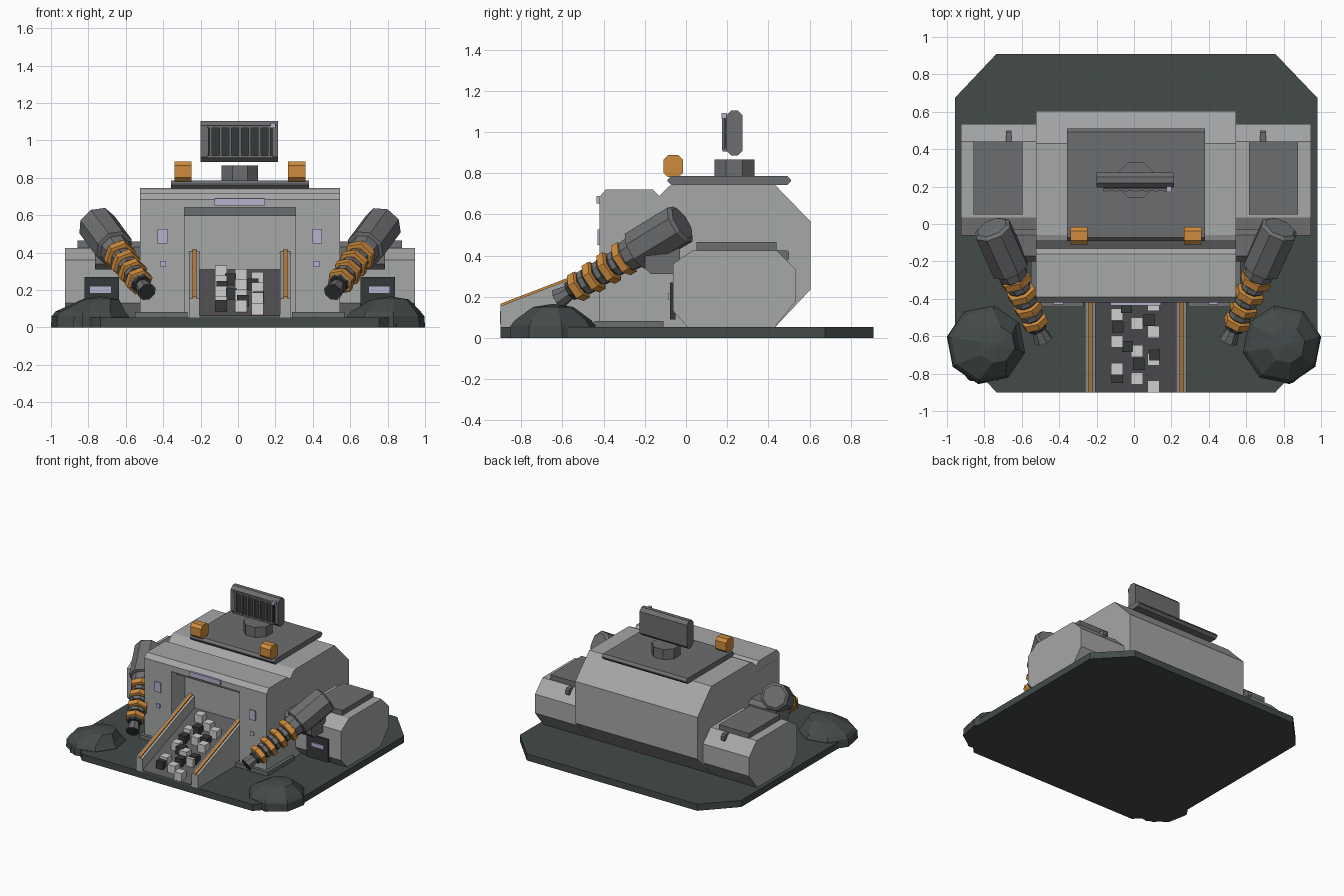
import bpy, bmesh, math
from mathutils import Vector

if "Cube" in bpy.data.objects:
    bpy.data.objects.remove(bpy.data.objects["Cube"])

CX = 0.01  # centre line of the building


def mat(name, r, g, b):
    m = bpy.data.materials.new(name)
    m.diffuse_color = (r, g, b, 1)
    m.use_nodes = True
    m.node_tree.nodes["Principled BSDF"].inputs["Base Color"].default_value = m.diffuse_color
    return m


LIGHT = mat("light_grey", .38, .385, .39)
GREY = mat("mid_grey", .15, .155, .16)
BELT = mat("belt_grey", .105, .105, .11)
BASE = mat("dark_green_grey", .056, .069, .066)
DARK = mat("charcoal", .035, .04, .042)
ORANGE = mat("orange", .62, .26, .045)
LILAC = mat("pale_lilac", .47, .44, .62)
WHITE = mat("pale_ore", .62, .62, .62)


def finish(name, bm, m):
    bmesh.ops.recalc_face_normals(bm, faces=bm.faces)
    me = bpy.data.meshes.new(name)
    bm.to_mesh(me)
    bm.free()
    me.materials.append(m)
    ob = bpy.data.objects.new(name, me)
    bpy.context.collection.objects.link(ob)
    return ob


def loft(name, rings, m):
    """Skin a list of equal-length point loops and cap both ends."""
    bm = bmesh.new()
    vs = [[bm.verts.new(p) for p in r] for r in rings]
    n = len(vs[0])
    for a, b in zip(vs, vs[1:]):
        for i in range(n):
            j = (i + 1) % n
            bm.faces.new((a[i], a[j], b[j], b[i]))
    bm.faces.new(vs[0])
    bm.faces.new(vs[-1])
    return finish(name, bm, m)


def prism(name, x0, x1, prof, m):
    """Extrude a (y, z) profile along x."""
    return loft(name, [[(x, y, z) for y, z in prof] for x in (x0, x1)], m)


def box(name, x0, x1, y0, y1, z0, z1, m, c=0):
    """Box, with its x-running edges chamfered by c."""
    if c:
        prof = [(y0 + c, z0), (y1 - c, z0), (y1, z0 + c), (y1, z1 - c),
                (y1 - c, z1), (y0 + c, z1), (y0, z1 - c), (y0, z0 + c)]
    else:
        prof = [(y0, z0), (y1, z0), (y1, z1), (y0, z1)]
    return prism(name, x0, x1, prof, m)


def turned(name, a, b, rings, m, n=8):
    """Faceted turning along a-b; rings are (fraction, radius)."""
    a, b = Vector(a), Vector(b)
    d = b - a
    u = d.orthogonal().normalized()
    v = d.normalized().cross(u)
    ang = [2 * math.pi * (i + .5) / n for i in range(n)]
    return loft(name, [[a + d * t + r * (math.cos(k) * u + math.sin(k) * v)
                        for k in ang] for t, r in rings], m)


def mx(s, a, b):
    """Mirrored x range, ascending."""
    return sorted((CX + s * a, CX + s * b))


# Base plate with cut corners
plan = [(-.735, -.9), (.755, -.9), (.98, -.665), (.98, .675),
        (.755, .91), (-.735, .91), (-.957, .675), (-.957, -.665)]
loft("base_plate", [[(x, y, z) for x, y in plan] for z in (0, .052)], BASE)

# Main hall and front cornice
XL, XR = -.524, .545
prism("main_hall", XL, XR, [(-.25, .05), (-.25, .66), (-.13, .69), (-.085, .735), (-.06, .745),
                            (.43, .745), (.605, .565), (.605, .235), (.43, .05)], LIGHT)
prism("cornice", XL, XR, [(-.42, .64), (-.42, .685), (-.39, .72), (-.16, .72),
                          (-.13, .69), (-.13, .64)], LIGHT)
box("recess_lintel", CX - .297, CX + .297, -.36, -.25, .595, .64, GREY)
box("sign_panel", CX - .135, CX + .135, -.435, -.42, .652, .69, LILAC)

# Roof slab, scanner pedestal and scanner panel
box("roof_slab", -.358, .38, -.09, .51, .742, .785, GREY, .018)
turned("scanner_pedestal", (CX, .235, .78), (CX, .235, .865), [(0, .105), (1, .105)], GREY)
box("scanner_panel", -.2, .215, .195, .275, .885, 1.105, GREY, .025)
box("scanner_grille", -.16, .185, .186, .2, .912, 1.08, DARK)
for i in range(7):
    x = -.145 + i * .052
    box("grille_slat", x - .007, x + .007, .175, .2, .915, 1.078, GREY)
for z in (.912, 1.072):
    box("grille_rail", -.165, .19, .177, .2, z - .006, z + .008, GREY)
box("scanner_lamp", .175, .2, .172, .2, 1.065, 1.092, LILAC)

# Conveyor belt
prism("conveyor_belt", CX - .215, CX + .215,
      [(-.9, .05), (-.9, .065), (-.25, .31), (-.25, .05)], BELT)

for s in (-1, 1):
    # Front pillars with foot plates and small windows
    box("pillar", *mx(s, .297, .535), -.42, -.13, .05, .645, LIGHT)
    box("pillar_foot", *mx(s, .28, .56), -.445, -.11, .05, .083, GREY)
    box("pillar_window", *mx(s, .388, .44), -.43, -.42, .45, .527, LILAC)
    box("pillar_lamp", *mx(s, .395, .425), -.43, -.42, .325, .355, LILAC)
    # Conveyor rails with orange trim
    prism("conveyor_rail", *mx(s, .215, .272),
          [(-.9, .05), (-.9, .155), (-.25, .405), (-.25, .05)], LIGHT)
    prism("rail_trim", *mx(s, .233, .254),
          [(-.9, .15), (-.9, .166), (-.25, .416), (-.25, .4)], ORANGE)
    # Roof beacons
    box("roof_beacon", *mx(s, .258, .35), -.11, -.015, .78, .887, ORANGE, .022)
    # Side pods with roof slab, vent, front box and arm mount
    prism("side_pod", *mx(s, .53, .936),
          [(.01, .05), (.43, .05), (.535, .18), (.535, .33), (.44, .425),
           (.035, .425), (-.062, .36), (-.062, .13)], LIGHT)
    box("pod_slab", *mx(s, .605, .868), .05, .44, .42, .465, GREY)
    box("pod_vent", *mx(s, .665, .695), .4, .5, .375, .425, GREY, .01)
    box("pod_hatch", *mx(s, .645, .83), -.078, -.05, .09, .27, DARK)
    box("hatch_light", *mx(s, .69, .8), -.086, -.078, .185, .218, LILAC)
    box("arm_mount", *mx(s, .53, .775), -.2, -.03, .31, .46, GREY, .03)
    # Drill arm: canister, collar, ringed hose and nozzle
    a, b = (CX + s * .765, -.03, .55), (CX + s * .497, -.62, .19)
    turned("arm_canister", a, b, [(-.02, .085), (0, .105), (.35, .105), (.36, .085)], GREY)
    turned("arm_collar", a, b, [(.35, .085), (.42, .08), (.46, .06)], GREY)
    turned("arm_hose", a, b, [(.4, .055), (.9, .05)], DARK)
    for i in range(4):
        t = .46 + i * .125
        r = .086 - i * .004
        turned("hose_ring", a, b, [(t - .032, r - .015), (t - .025, r), (t + .025, r),
                                   (t + .032, r - .015)], ORANGE, 6)
    for i in range(3):
        t = .52 + i * .125
        turned("hose_band", a, b, [(t - .018, .064), (t + .018, .064)], GREY)
    turned("arm_nozzle", a, b, [(.86, .06), (.9, .035), (1, .052)], GREY)
    turned("nozzle_mouth", a, b, [(.99, .046), (1.004, .046)], DARK)

# Faceted corner mounds, each on a lower skirt
for s, apex in ((-1, -.735), (1, .815)):
    mid = s * .79
    rings = []
    for x, y, r, z in ((mid, -.645, .215, .0), (mid, -.645, .21, .06), (mid, -.645, .19, .085),
                       (apex, -.645, .1, .15), (apex, -.645, .004, .165)):
        rings.append([(x + r * math.cos(k * math.pi / 4 + .2 * s),
                       y + r * math.sin(k * math.pi / 4 + .2 * s), z) for k in range(8)])
    loft("corner_mound", rings, BASE)
    loft("mound_skirt", [[(s * .79 + r * math.cos(k * math.pi / 4 + .3),
                           -.665 + r * math.sin(k * math.pi / 4 + .3), z)
                          for k in range(8)] for r, z in ((.195, 0), (.18, .055), (.12, .09))], BASE)

# Ore lumps riding up the belt
def lump(name, x, y, m, h):
    z = .065 + (y + .9) * .377 + h * .7
    box(name, x - h, x + h, y - h, y + h, z - h, z + h, m)

for x, start in ((-.09, -.775), (.015, -.825), (.105, -.87)):
    for i in range(4):
        lump("pale_ore_lump", x, start + i * .146, WHITE, .032)
for x, y in ((-.04, -.445), (.08, -.515), (-.035, -.655), (.025, -.75), (.11, -.7), (-.09, -.82), (-.085, -.55)):
    lump("dark_ore_lump", x, y, DARK, .03)
